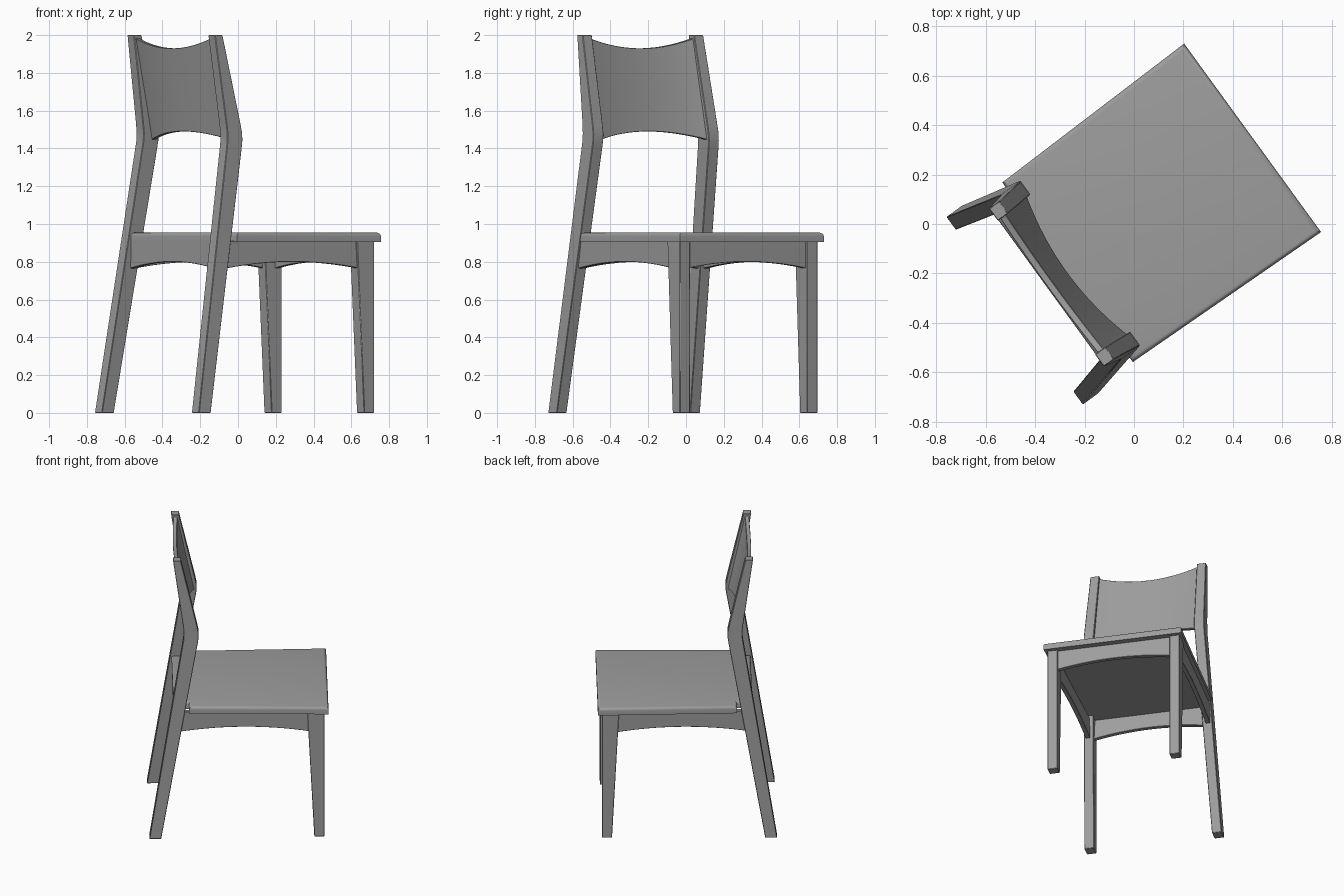
import bpy, bmesh, math
from mathutils import Vector

if "Cube" in bpy.data.objects:
    bpy.data.objects.remove(bpy.data.objects["Cube"])

# Chair axes: u = forward, v = left; the whole chair is turned 36 degrees
A = math.radians(36)

# Dark grey finish shared by every part
GREY = bpy.data.materials.new("dark_grey")
GREY.diffuse_color = (.34, .34, .34, 1)
GREY.use_nodes = True
GREY.node_tree.nodes["Principled BSDF"].inputs["Base Color"].default_value = GREY.diffuse_color


def P(u, v, z):
    return Vector((u * math.cos(A) - v * math.sin(A),
                   u * math.sin(A) + v * math.cos(A), z))


def finish(name, bm, bevel=0.0):
    bmesh.ops.recalc_face_normals(bm, faces=bm.faces)
    me = bpy.data.meshes.new(name)
    bm.to_mesh(me)
    bm.free()
    me.materials.append(GREY)
    ob = bpy.data.objects.new(name, me)
    bpy.context.collection.objects.link(ob)
    if bevel:
        m = ob.modifiers.new("soft_edges", 'BEVEL')
        m.width, m.segments, m.limit_method = bevel, 1, 'ANGLE'
        m.angle_limit = math.radians(40)
    bpy.ops.object.select_all(action='DESELECT')
    ob.select_set(True)
    bpy.context.view_layer.objects.active = ob
    bpy.ops.object.shade_smooth_by_angle(angle=math.radians(30))
    return ob


def loft(name, rings, bevel=0.003):
    """Skin a list of four-point rings and cap both ends."""
    bm = bmesh.new()
    rows = [[bm.verts.new(P(*p)) for p in r] for r in rings]
    for a, b in zip(rows, rows[1:]):
        for i in range(4):
            j = (i + 1) % 4
            bm.faces.new((a[i], a[j], b[j], b[i]))
    bm.faces.new(rows[0])
    bm.faces.new(rows[-1])
    return finish(name, bm, bevel)


def upright(name, levels, s):
    """Post from (z, back, front, inner, outer) levels; s picks the side."""
    loft(name, [[(u0, s * v0, z), (u1, s * v0, z), (u1, s * v1, z), (u0, s * v1, z)]
                for z, u0, u1, v0, v1 in levels])


def apron(name, a, b, t):
    """Arched rail from (u, v) a to b on its outer face, thickness vector t."""
    rings = []
    for i in range(17):
        k = i / 16
        u, v = a[0] + (b[0] - a[0]) * k, a[1] + (b[1] - a[1]) * k
        low = 0.80 - 0.035 * (2 * k - 1) ** 2
        rings.append([(u, v, low), (u, v, 0.91),
                      (u + t[0], v + t[1], 0.91), (u + t[0], v + t[1], low)])
    loft(name, rings, 0.002)


# Bent rear posts and tapered front legs
rear = [(0, -.597, -.518, .404, .469), (1.40, -.374, -.275, .347, .414),
        (1.44, -.368, -.269, .345, .412), (1.48, -.367, -.269, .343, .411),
        (1.53, -.372, -.279, .342, .409), (2.0, -.438, -.387, .334, .395)]
front = [(0, .499, .565, .383, .451), (.91, .452, .565, .383, .451)]
for side, s in (("left", 1), ("right", -1)):
    upright("rear_post_" + side, rear, s)
    upright("front_leg_" + side, front, s)
    # Side rails
    apron("side_rail_" + side, (-.385, s * .425), (.48, s * .440), (0, -s * .03))

# Front and back rails
apron("front_rail", (.550, -.39), (.550, .39), (-.03, 0))
apron("back_rail", (-.432, -.375), (-.432, .375), (.03, 0))

# Seat, notched around the rear posts, with rounded top edges
bm = bmesh.new()
half = [(.593, .471), (-.332, .449), (-.332, .368), (-.435, .368)]
outline = half + [(u, -v) for u, v in reversed(half)]
base = bm.faces.new([bm.verts.new(P(u, v, .905)) for u, v in outline])
ext = bmesh.ops.extrude_face_region(bm, geom=[base], use_keep_orig=True)
bmesh.ops.translate(bm, vec=(0, 0, .05),
                    verts=[e for e in ext["geom"] if isinstance(e, bmesh.types.BMVert)])
bmesh.ops.recalc_face_normals(bm, faces=bm.faces)
top = [e for e in bm.edges if all(v.co.z > .95 for v in e.verts)]
bmesh.ops.bevel(bm, geom=top, offset=.02, segments=4, profile=.5, affect='EDGES')
finish("seat", bm)

# Curved backrest panel with dipped top and arched bottom
rings = []
for i in range(25):
    t = i / 12 - 1
    m = 1 - t * t
    lo, hi = 1.445 + .045 * m, 1.985 - .055 * m
    ulo = -.270 - (lo - 1.445) * .213 - .012 - .042 * m
    uhi = -.270 - (hi - 1.445) * .213 - .012 - .020 * m
    rings.append([(ulo, .355 * t, lo), (uhi, .345 * t, hi),
                  (uhi - .027, .345 * t, hi), (ulo - .027, .355 * t, lo)])
loft("backrest_panel", rings, 0.002)
